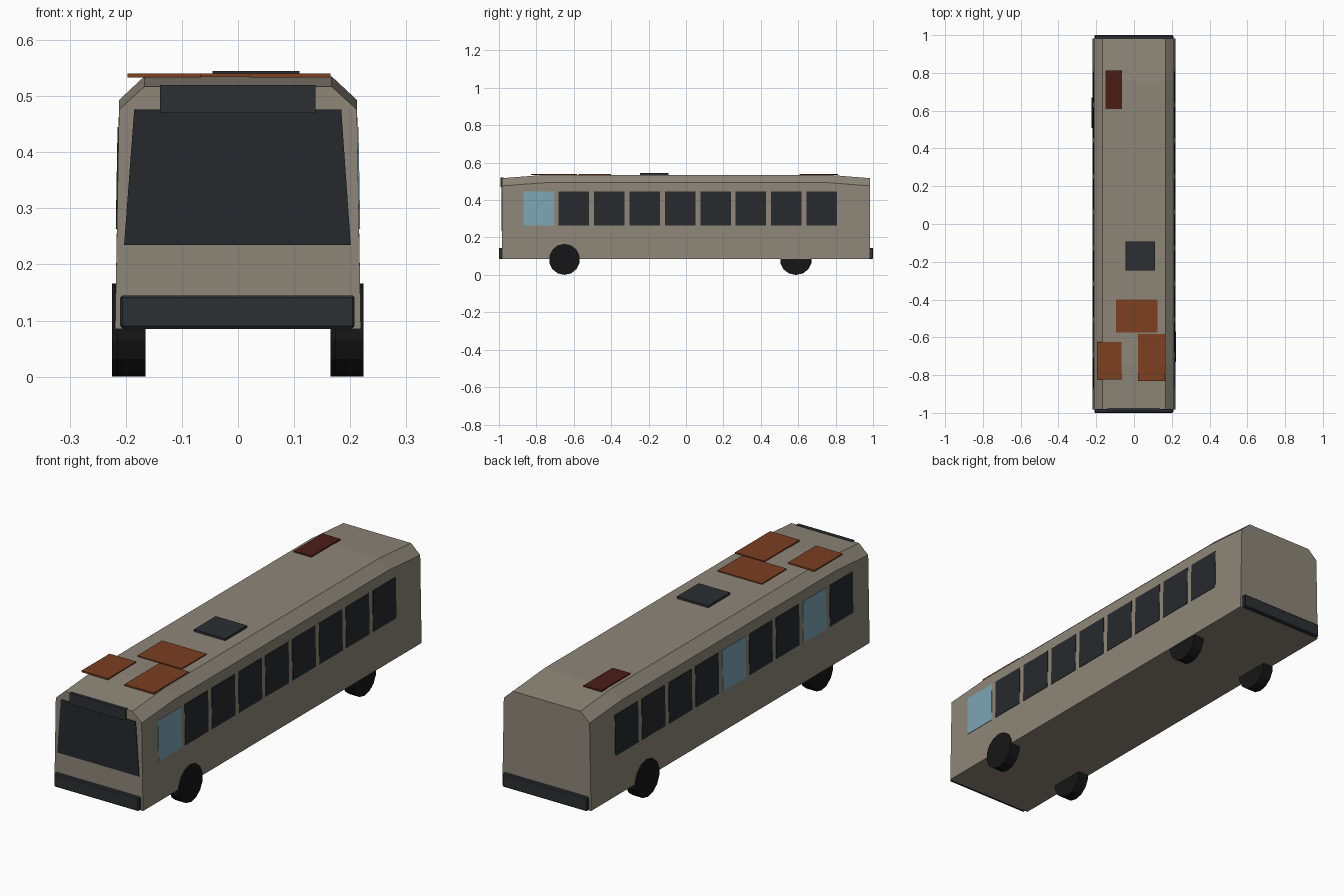
import bpy, bmesh, math
from mathutils import Vector

if "Cube" in bpy.data.objects:
    bpy.data.objects.remove(bpy.data.objects["Cube"])


def material(name, rgb):
    m = bpy.data.materials.new(name)
    m.diffuse_color = (*rgb, 1)
    m.use_nodes = True
    m.node_tree.nodes["Principled BSDF"].inputs["Base Color"].default_value = m.diffuse_color
    return m


PAINT = material("faded_paint", (0.27, 0.24, 0.19))
GLASS = material("dark_glass", (0.02, 0.022, 0.027))
PALE = material("pale_glass", (0.2, 0.38, 0.46))
BLACK = material("rubber", (0.008, 0.008, 0.008))
TRIM = material("dark_trim", (0.025, 0.028, 0.032))
RUST = material("rust", (0.2, 0.05, 0.015))
DARK_RUST = material("dark_rust", (0.07, 0.012, 0.008))


def finish(bm, name, mat):
    bmesh.ops.recalc_face_normals(bm, faces=bm.faces)
    me = bpy.data.meshes.new(name)
    bm.to_mesh(me)
    bm.free()
    me.materials.append(mat)
    ob = bpy.data.objects.new(name, me)
    bpy.context.collection.objects.link(ob)
    return ob


def loft(name, rings, mat):
    """Skin between matching closed outlines and cap both ends."""
    bm = bmesh.new()
    loops = [[bm.verts.new(p) for p in ring] for ring in rings]
    for a, b in zip(loops, loops[1:]):
        for i in range(len(a)):
            j = (i + 1) % len(a)
            bm.faces.new((a[i], a[j], b[j], b[i]))
    bm.faces.new(loops[0])
    bm.faces.new(loops[-1])
    return finish(bm, name, mat)


def panel(name, outline, offset, mat):
    """Thin plate: an outline pushed out by an offset vector."""
    return loft(name, [outline, [Vector(p) + Vector(offset) for p in outline]], mat)


def box(name, x, y, z, mat):
    outline = [(x[0], y[0], z[0]), (x[1], y[0], z[0]), (x[1], y[1], z[0]), (x[0], y[1], z[0])]
    return panel(name, outline, (0, 0, z[1] - z[0]), mat)


# Body shell: chamfered section whose roof drops at both ends
def section(y, shoulder, roof):
    half = [(0.219, 0.085), (0.212, shoulder), (0.167, roof)]
    return [(x, y, z) for x, z in half] + [(-x, y, z) for x, z in reversed(half)]


loft("body", [section(-0.983, 0.476, 0.517), section(-0.75, 0.493, 0.535),
              section(0.76, 0.493, 0.535), section(0.983, 0.476, 0.517)], PAINT)


# Side windows, following the slight lean of the walls
def wall_x(z):
    return 0.219 - 0.007 * (z - 0.085) / 0.4


for side, label, pale in ((1, "right", {0}), (-1, "left", {1, 4})):
    for i in range(9):
        y0 = -0.87 + 0.1893 * i
        outline = [(side * (wall_x(z) - 0.003), y, z) for y, z in
                   ((y0, 0.263), (y0 + 0.163, 0.263), (y0 + 0.163, 0.445), (y0, 0.445))]
        panel(f"{label}_window_{i + 1}", outline, (side * 0.005, 0, 0),
              PALE if i in pale else GLASS)

# Windscreen and destination sign
panel("windscreen", [(-0.203, -0.98, 0.235), (0.201, -0.98, 0.235),
                     (0.184, -0.98, 0.476), (-0.185, -0.98, 0.476)], (0, -0.006, 0), GLASS)
box("destination_sign", (-0.139, 0.138), (-0.991, -0.975), (0.47, 0.52), TRIM)

# Bumpers
for name, y in (("front_bumper", (-1.0, -0.97)), ("rear_bumper", (0.97, 1.0))):
    ob = box(name, (-0.21, 0.208), y, (0.086, 0.145), TRIM)
    bev = ob.modifiers.new("bevel", "BEVEL")
    bev.width = 0.004
    bev.segments = 1

# Wheels: two stand slightly proud of the body, two sit inside it
for name, x, y in (("front_right_wheel", 0.198, -0.65), ("front_left_wheel", -0.19, -0.65),
                   ("rear_right_wheel", 0.19, 0.585), ("rear_left_wheel", -0.199, 0.59)):
    rings = [[(x + dx, y + 0.083 * math.sin(math.tau * k / 14), 0.083 - 0.083 * math.cos(math.tau * k / 14))
              for k in range(14)] for dx in (-0.0255, 0.0255)]
    loft(name, rings, BLACK)

# Roof hatch and patched roof plates
box("roof_hatch", (-0.045, 0.11), (-0.247, -0.093), (0.53, 0.545), TRIM)
box("roof_plate_middle", (-0.095, 0.124), (-0.575, -0.4), (0.533, 0.54), RUST)
box("roof_plate_left", (-0.197, -0.066), (-0.823, -0.625), (0.533, 0.54), RUST)
box("roof_plate_right", (0.02, 0.165), (-0.83, -0.582), (0.533, 0.54), RUST)
box("roof_plate_rear", (-0.151, -0.063), (0.608, 0.812), (0.533, 0.54), DARK_RUST)
